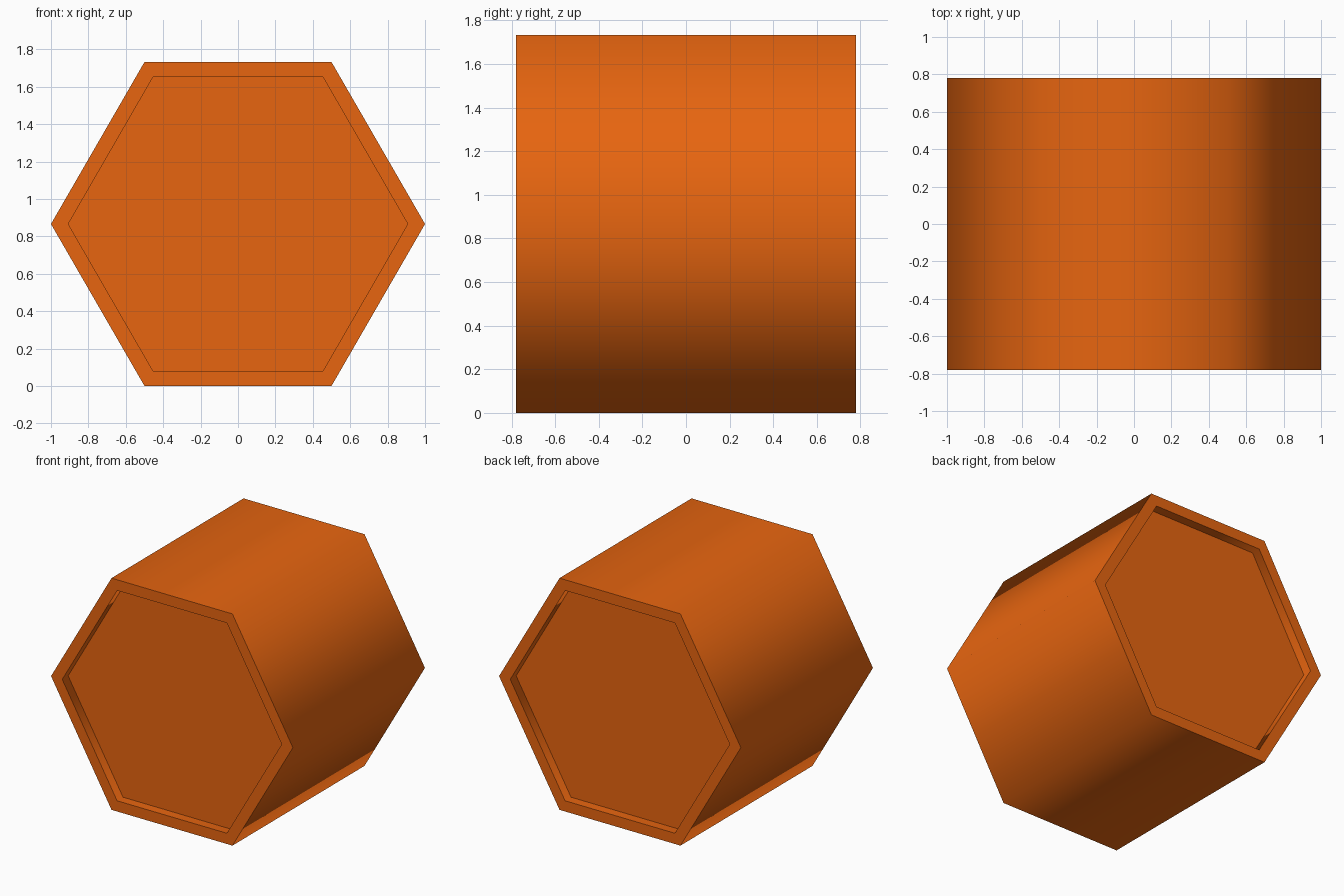
import bpy, bmesh, math
from mathutils import Matrix

if "Cube" in bpy.data.objects:
    bpy.data.objects.remove(bpy.data.objects["Cube"])

HALF_DEPTH, RIM, RECESS = 0.78, 0.08, 0.07
APOTHEM = math.sqrt(3) / 2

# Hexagonal prism lying along y, resting on a flat side
bm = bmesh.new()
bmesh.ops.create_cone(bm, cap_ends=True, segments=6, radius1=1, radius2=1, depth=2 * HALF_DEPTH)
bmesh.ops.rotate(bm, verts=bm.verts, matrix=Matrix.Rotation(math.radians(90), 3, 'X'))
# Put corners on the x axis, whichever way the primitive starts
if not any(abs(abs(v.co.x) - 1) < 1e-3 for v in bm.verts):
    bmesh.ops.rotate(bm, verts=bm.verts, matrix=Matrix.Rotation(math.radians(30), 3, 'Y'))
bmesh.ops.translate(bm, verts=bm.verts, vec=(0, 0, APOTHEM))
bm.normal_update()

# Both ends: thin rim around a shallow recessed panel
for cap in [f for f in bm.faces if abs(f.normal.y) > 0.9]:
    inward = -cap.normal.y
    bmesh.ops.inset_region(bm, faces=[cap], thickness=RIM, use_even_offset=True)
    bmesh.ops.inset_region(bm, faces=[cap], thickness=0, depth=0)
    for v in cap.verts:
        v.co.y += inward * RECESS
bmesh.ops.recalc_face_normals(bm, faces=bm.faces)

mesh = bpy.data.meshes.new("hexagonal_block")
bm.to_mesh(mesh)
bm.free()
block = bpy.data.objects.new("hexagonal_block", mesh)
bpy.context.collection.objects.link(block)

# Orange finish
orange = bpy.data.materials.new("orange")
orange.diffuse_color = (0.8, 0.13, 0.005, 1)
orange.use_nodes = True
orange.node_tree.nodes["Principled BSDF"].inputs["Base Color"].default_value = orange.diffuse_color
mesh.materials.append(orange)

# Sides blend smoothly, rim edges stay sharp
bpy.context.view_layer.objects.active = block
block.select_set(True)
bpy.ops.object.shade_smooth_by_angle(angle=math.radians(65))
